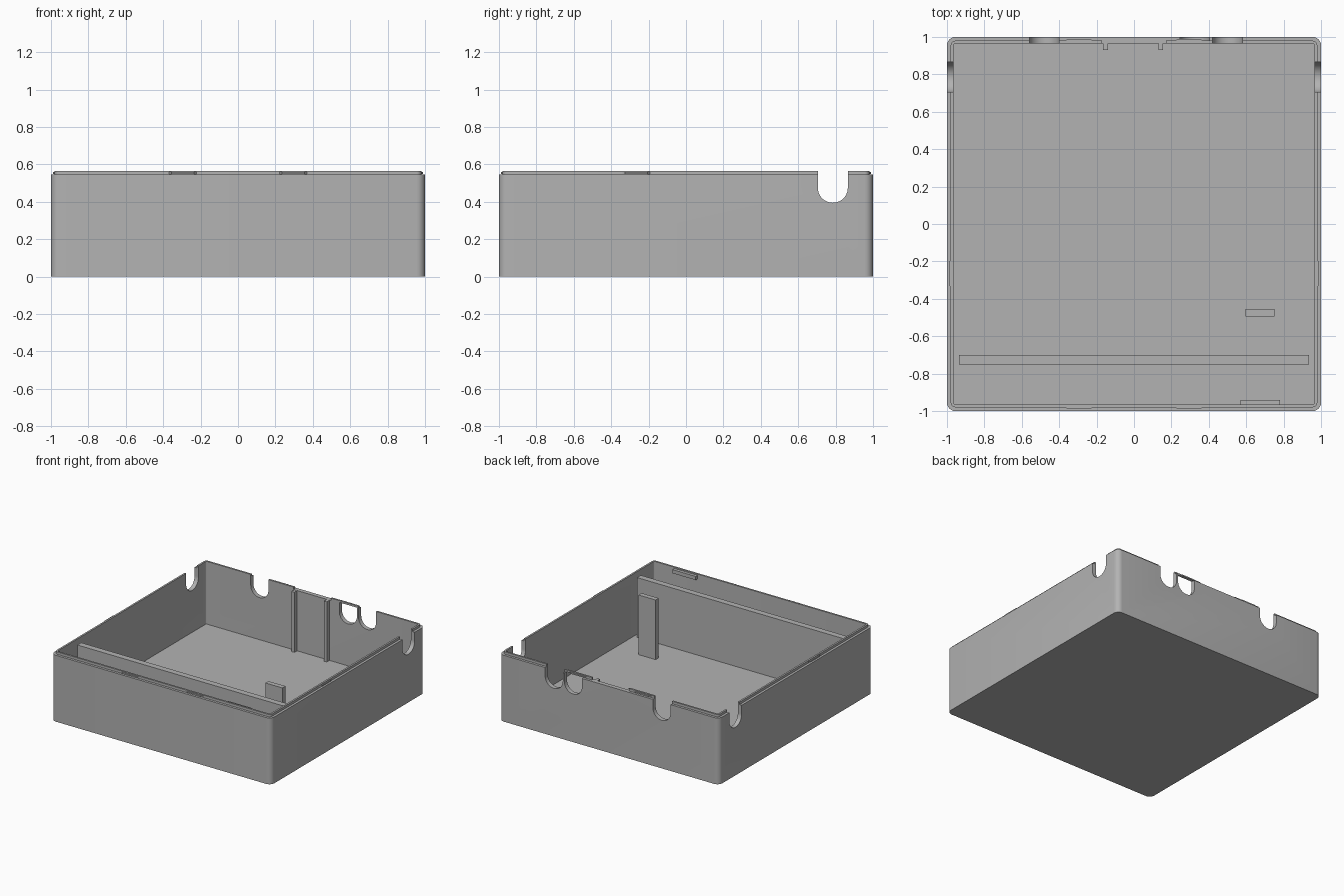
import bpy, bmesh, math

if "Cube" in bpy.data.objects:
    bpy.data.objects.remove(bpy.data.objects["Cube"], do_unlink=True)

grey = bpy.data.materials.new("plain grey")
grey.use_nodes = True
colour = (0.45, 0.45, 0.45, 1)
grey.diffuse_color = colour
grey.node_tree.nodes["Principled BSDF"].inputs["Base Color"].default_value = colour

RIM, TOP, FLOOR, INNER = 0.545, 0.565, 0.05, 0.965


def finish(name, bm):
    bmesh.ops.recalc_face_normals(bm, faces=bm.faces)
    mesh = bpy.data.meshes.new(name)
    bm.to_mesh(mesh)
    bm.free()
    mesh.materials.append(grey)
    ob = bpy.data.objects.new(name, mesh)
    bpy.context.collection.objects.link(ob)
    return ob


def box(name, x0, x1, y0, y1, z0, z1):
    bm = bmesh.new()
    bmesh.ops.create_cube(bm, size=1)
    for v in bm.verts:
        v.co.x = x1 if v.co.x > 0 else x0
        v.co.y = y1 if v.co.y > 0 else y0
        v.co.z = z1 if v.co.z > 0 else z0
    return finish(name, bm)


def extrude_outline(name, points, vector):
    bm = bmesh.new()
    face = bm.faces.new([bm.verts.new(p) for p in points])
    moved = bmesh.ops.extrude_face_region(bm, geom=[face])["geom"]
    bmesh.ops.translate(bm, vec=vector, verts=[v for v in moved if isinstance(v, bmesh.types.BMVert)])
    return finish(name, bm)


def rounded_ring(bm, half, radius, z, steps=6):
    ring = []
    for quarter, (sx, sy) in enumerate(((1, 1), (-1, 1), (-1, -1), (1, -1))):
        for i in range(steps + 1):
            a = math.pi / 2 * (quarter + i / steps)
            ring.append(bm.verts.new((sx * (half - radius) + radius * math.cos(a),
                                      sy * (half - radius) + radius * math.sin(a), z)))
    return ring


def u_outline(centre, low=0.395, radius=0.08, steps=24):
    arc = [(centre + radius * math.cos(math.pi + math.pi * i / steps),
            low + radius + radius * math.sin(math.pi + math.pi * i / steps)) for i in range(steps + 1)]
    return [(centre - radius, 0.7)] + arc + [(centre + radius, 0.7)]


def cut(target, cutter):
    cutter.hide_render = True
    mod = target.modifiers.new("cut", "BOOLEAN")
    mod.operation, mod.solver, mod.object = "DIFFERENCE", "EXACT", cutter
    bpy.context.view_layer.objects.active = target
    bpy.ops.object.modifier_apply(modifier=mod.name)
    bpy.data.objects.remove(cutter, do_unlink=True)


# Open tray with a stepped lip, lofted through rounded square rings
bm = bmesh.new()
rings = [rounded_ring(bm, *r) for r in (
    (1, 0.045, 0), (1, 0.045, RIM), (0.98, 0.025, RIM), (0.98, 0.025, TOP),
    (INNER, 0.01, TOP), (INNER, 0.01, FLOOR))]
for lower, upper in zip(rings, rings[1:]):
    n = len(lower)
    for i in range(n):
        j = (i + 1) % n
        bm.faces.new((lower[i], lower[j], upper[j], upper[i]))
bm.faces.new(rings[0])
bm.faces.new(rings[-1])
tray = finish("tray", bm)

# U-shaped cable notches in the back and side walls
for x in (-0.48, 0.325, 0.50):
    cut(tray, extrude_outline("notch_cutter", [(u, 0.9, z) for u, z in u_outline(x)], (0, 0.2, 0)))
for x in (-1.1, 0.9):
    cut(tray, extrude_outline("notch_cutter", [(x, u, z) for u, z in u_outline(0.785)], (0.2, 0, 0)))

# Gap in the back lip
cut(tray, box("lip_gap_cutter", -0.17, 0.17, 0.9, 1.1, RIM, 0.7))

bpy.ops.object.select_all(action="DESELECT")
tray.select_set(True)
bpy.context.view_layer.objects.active = tray
bpy.ops.object.shade_smooth_by_angle(angle=math.radians(30))


# Tapered snap ridges on the outside of the lip
def snap(name, side, centre, along_x):
    profile = [(-0.08, 0.975), (-0.06, 0.99), (0.06, 0.99), (0.08, 0.975)]
    pts = [(centre + u, side * d) if along_x else (side * d, centre + u) for u, d in profile]
    extrude_outline(name, [(x, y, 0.55) for x, y in pts], (0, 0, 0.01))


for s in (-1, 1):
    snap("side_snap", s, -0.265, False)
    snap("front_snap", -1, s * 0.295, True)
    snap("back_snap", 1, s * 0.295, True)

# Lip strip bridging the middle back notch
box("lip_bridge", 0.235, 0.41, INNER, 0.98, 0.55, TOP)

# Interior parts
box("partition", -0.935, 0.935, -0.75, -0.70, FLOOR - 0.01, 0.54)
box("support_plate", 0.595, 0.75, -0.495, -0.455, FLOOR - 0.01, 0.54)
box("front_ledge", 0.57, 0.78, -0.97, -0.94, 0.525, 0.555)
for x in (-0.152, 0.143):
    box("back_rib", x - 0.013, x + 0.013, 0.93, 0.97, FLOOR - 0.01, RIM - 0.001)
